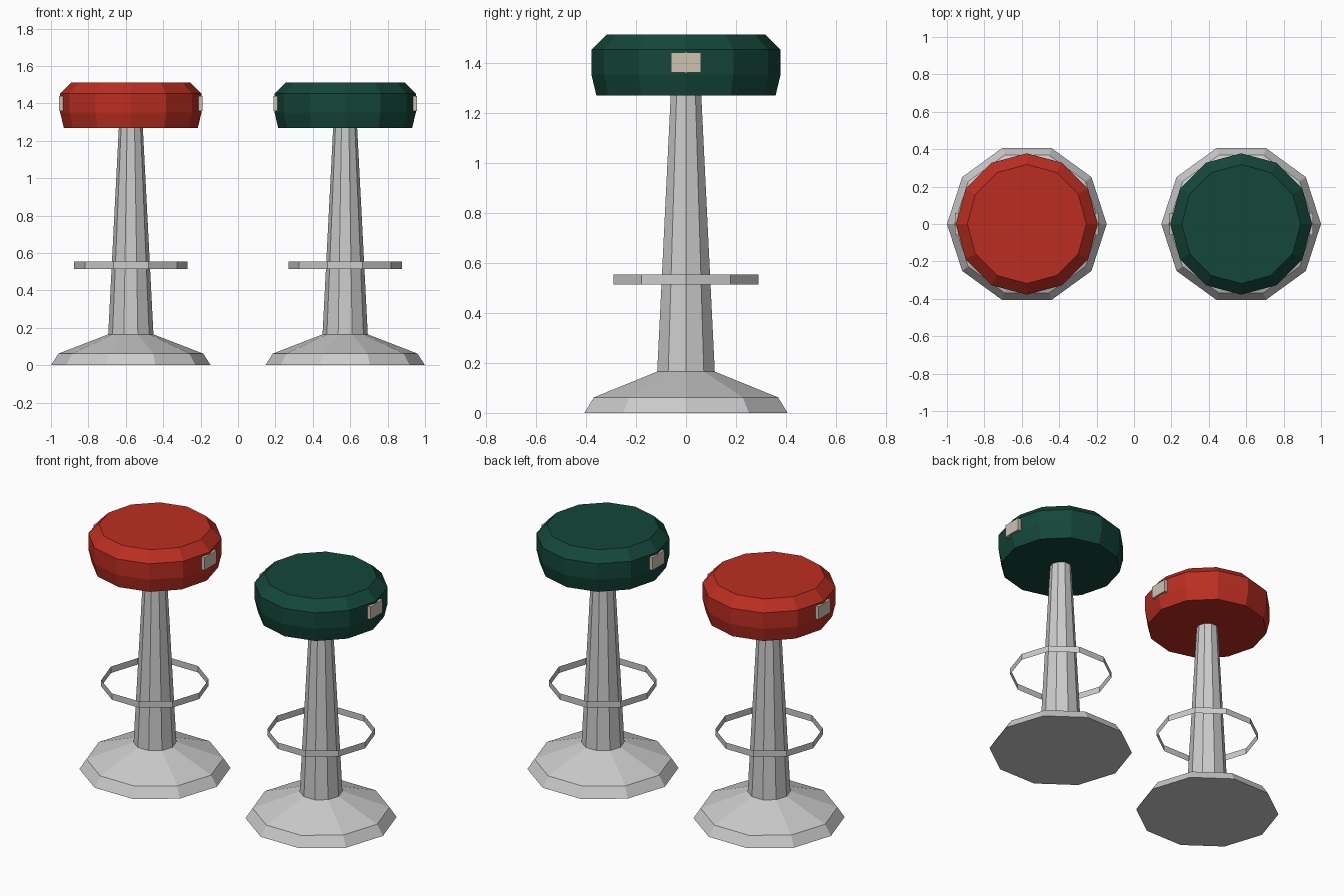
import bpy, bmesh
from math import cos, sin, tau

if "Cube" in bpy.data.objects:
    bpy.data.objects.remove(bpy.data.objects["Cube"])


def material(name, rgb):
    m = bpy.data.materials.new(name)
    m.diffuse_color = (*rgb, 1)
    m.use_nodes = True
    m.node_tree.nodes["Principled BSDF"].inputs["Base Color"].default_value = m.diffuse_color
    return m


def finish(name, bm, loc, mat=None):
    bmesh.ops.recalc_face_normals(bm, faces=bm.faces)
    me = bpy.data.meshes.new(name)
    bm.to_mesh(me)
    bm.free()
    ob = bpy.data.objects.new(name, me)
    ob.location = loc
    bpy.context.collection.objects.link(ob)
    if mat:
        me.materials.append(mat)
    return ob


def lathe(name, profile, sides, x, mat=None, caps=True):
    """Stack of n-sided rings from (radius, z) points."""
    bm = bmesh.new()
    rings = [[bm.verts.new((r * cos(tau * i / sides), r * sin(tau * i / sides), z))
              for i in range(sides)] for r, z in profile]
    for a, b in zip(rings, rings[1:]):
        for i in range(sides):
            j = (i + 1) % sides
            bm.faces.new((a[i], a[j], b[j], b[i]))
    if caps:
        bm.faces.new(rings[0][::-1])
        bm.faces.new(rings[-1])
    return finish(name, bm, (x, 0, 0), mat)


def box(name, size, loc, mat):
    bm = bmesh.new()
    bmesh.ops.create_cube(bm, size=1)
    bmesh.ops.scale(bm, vec=size, verts=bm.verts)
    return finish(name, bm, loc, mat)


red = material("red_vinyl", (0.50, 0.027, 0.015))
green = material("green_vinyl", (0.007, 0.062, 0.042))
cream = material("cream_tag", (0.62, 0.54, 0.44))

for label, x, colour in (("left", -0.573, red), ("right", 0.573, green)):
    # flared foot and tapering column
    lathe(f"{label}_pedestal",
          [(0.427, 0), (0.387, 0.062), (0.121, 0.165), (0.064, 1.275)], 10, x)
    # thin foot rest band
    lathe(f"{label}_foot_ring", [(0.304, 0.514), (0.304, 0.554)], 10, x, caps=False)
    # padded seat
    lathe(f"{label}_seat",
          [(0.358, 1.268), (0.378, 1.352), (0.378, 1.452), (0.318, 1.512)], 12, x, colour)
    # side tags
    for side, s in (("outer", -1), ("inner", 1)):
        box(f"{label}_{side}_tag", (0.026, 0.12, 0.08), (x + s * 0.37, 0, 1.4), cream)
